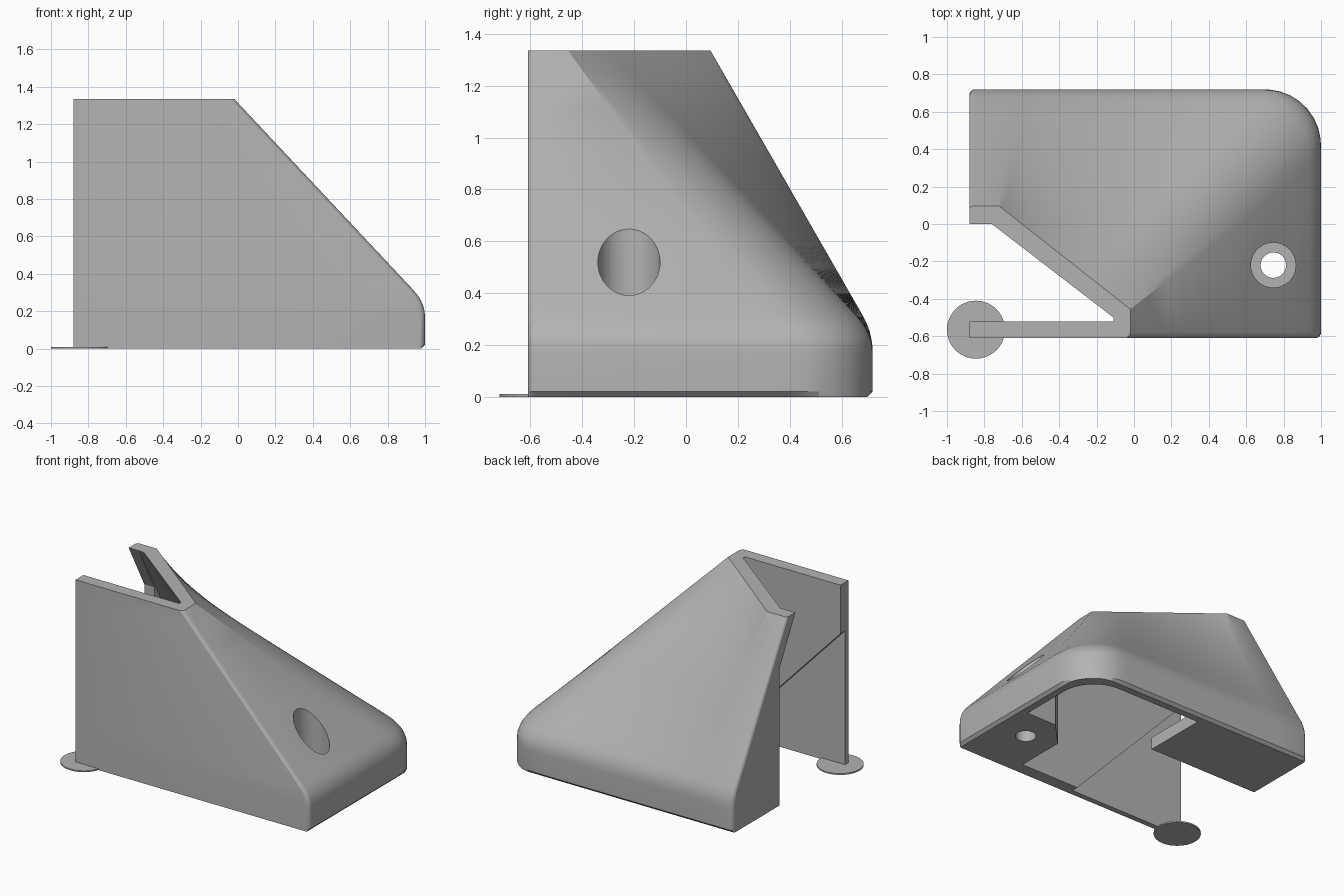
import bpy, bmesh, math
from mathutils import Vector

if "Cube" in bpy.data.objects:
    bpy.data.objects.remove(bpy.data.objects["Cube"])

grey = bpy.data.materials.new("plain_grey")
grey.diffuse_color = (0.45, 0.45, 0.45, 1)
grey.use_nodes = True
grey.node_tree.nodes["Principled BSDF"].inputs["Base Color"].default_value = grey.diffuse_color
TOP = 1.335


def finish(name, bm):
    bmesh.ops.recalc_face_normals(bm, faces=bm.faces)
    me = bpy.data.meshes.new(name)
    bm.to_mesh(me)
    bm.free()
    me.materials.append(grey)
    ob = bpy.data.objects.new(name, me)
    bpy.context.collection.objects.link(ob)
    return ob


def skin(name, rings):
    """Closed solid through rings of equal point count."""
    bm = bmesh.new()
    vs = [[bm.verts.new(p) for p in r] for r in rings]
    n = len(vs[0])
    for a, b in zip(vs, vs[1:]):
        for i in range(n):
            j = (i + 1) % n
            bm.faces.new((a[i], a[j], b[j], b[i]))
    bm.faces.new(vs[0])
    bm.faces.new(vs[-1])
    return finish(name, bm)


def prism(name, pts, lo, hi, axis=2):
    def place(p, h):
        q = list(p)
        q.insert(axis, h)
        return q
    return skin(name, [[place(p, lo) for p in pts], [place(p, hi) for p in pts]])


def circle(x, y, r, n=48):
    return [(x + r * math.cos(i * math.tau / n), y + r * math.sin(i * math.tau / n)) for i in range(n)]


def arc(cx, cy, r, a0, a1, n):
    return [(cx + r * math.cos(math.radians(a0 + (a1 - a0) * i / n)),
             cy + r * math.sin(math.radians(a0 + (a1 - a0) * i / n))) for i in range(n + 1)]


def sample(path, n):
    """n+1 points evenly spaced along a polyline."""
    path = [Vector(p) for p in path]
    lens = [(b - a).length for a, b in zip(path, path[1:])]
    out = []
    for k in range(n + 1):
        d = sum(lens) * k / n
        i = 0
        while i < len(lens) - 1 and d > lens[i]:
            d -= lens[i]
            i += 1
        out.append(tuple(path[i].lerp(path[i + 1], min(1, d / lens[i]))))
    return out


def at(ring, z):
    return [(x, y, z) for x, y in ring]


def blend(a, b, t):
    return [tuple(Vector(p).lerp(Vector(q), t)) for p, q in zip(a, b)]


def apply_bool(ob, cutter):
    m = ob.modifiers.new("cut", 'BOOLEAN')
    m.operation, m.solver, m.object = 'DIFFERENCE', 'EXACT', cutter
    bpy.context.view_layer.objects.active = ob
    bpy.ops.object.modifier_apply(modifier=m.name)
    bpy.data.objects.remove(cutter)


# outer shell: footprint and top outline share the same point order
N = 32
foot = ([(-.88, -.61)] + arc(.97, -.58, .03, -90, 0, 4)
        + sample([(1, .34)] + arc(.70, .42, .30, 0, 90, 24) + [(-.62, .72)], N)
        + arc(-.85, .69, .03, 90, 180, 4))
crown = ([(-.88, -.61)] + arc(-.05, -.58, .03, -90, 0, 4)
         + sample([(-.02, -.455), (-.72, .095)], N)
         + arc(-.86, .075, .02, 90, 180, 4))
knee, peak = at(foot, .247), at(crown, TOP)
low, high = at(foot, .17), blend(knee, peak, .06)
rings = [at([(min(x, .98), min(y, .70)) for x, y in foot], 0), at(foot, .02)]
for k in range(6):
    t = k / 5
    rings.append(blend(blend(low, knee, t), blend(knee, high, t), t))
rings += [blend(knee, peak, .06 + .94 * k / 10) for k in range(1, 11)]
body = skin("wedge_housing", rings)

# hollow interior, following the outside at a constant wall
in_foot = ([(-.80, -.52), (.93, -.52)]
           + sample([(.93, .32)] + arc(.68, .40, .25, 0, 90, 24) + [(-.62, .65)], N)
           + [(-.80, .65)])
in_crown = ([(-.80, -.52), (-.11, -.52)]
            + sample([(-.11, -.50), (-.76, 0)], N) + [(-.80, 0)])
k0, k1 = at(in_foot, .21), at(in_crown, TOP)
cavity = skin("cavity_cutter", [at(in_foot, -.1)] + [blend(k0, k1, i / 10) for i in range(11)]
              + [at(in_crown, TOP + .1)])

# solid screw boss and floor plate are kept out of the hollow
boss = prism("boss_keep", [(.52, -.7), (1.1, -.7), (1.1, .02), (.69, .02), (.52, -.16)], -.3, 1.6)
apply_bool(cavity, boss)
plate = prism("plate_keep", [(-1.1, .18), (0, .18), (0, .8), (-1.1, .8)], -.3, .09)
apply_bool(cavity, plate)
apply_bool(body, cavity)

# open slot through the left end
slot = prism("slot_cutter", [(-.52, -.1), (.18, -.1), (.18, 1.0), (0, TOP), (0, 1.5), (-.52, 1.5)],
             -1.1, -.76, axis=0)
apply_bool(body, slot)

# shallow pocket thinning the lower inside of the front wall
pocket = prism("pocket_cutter", [(-1.1, -.1), (.145, -.1), (-1.1, 1.215)], -.57, -.50, axis=1)
apply_bool(body, pocket)

# counterbored screw hole
apply_bool(body, prism("head_cutter", circle(.745, -.22, .12), .15, 1.5))
apply_bool(body, prism("screw_cutter", circle(.745, -.22, .068), -.1, .3))

# thin round foot pad under the free corner
pad = prism("foot_pad", circle(-.845, -.565, .155), 0, .01)

for ob in (body, pad):
    bpy.ops.object.select_all(action='DESELECT')
    ob.select_set(True)
    bpy.context.view_layer.objects.active = ob
    bpy.ops.object.shade_smooth_by_angle(angle=math.radians(25))
